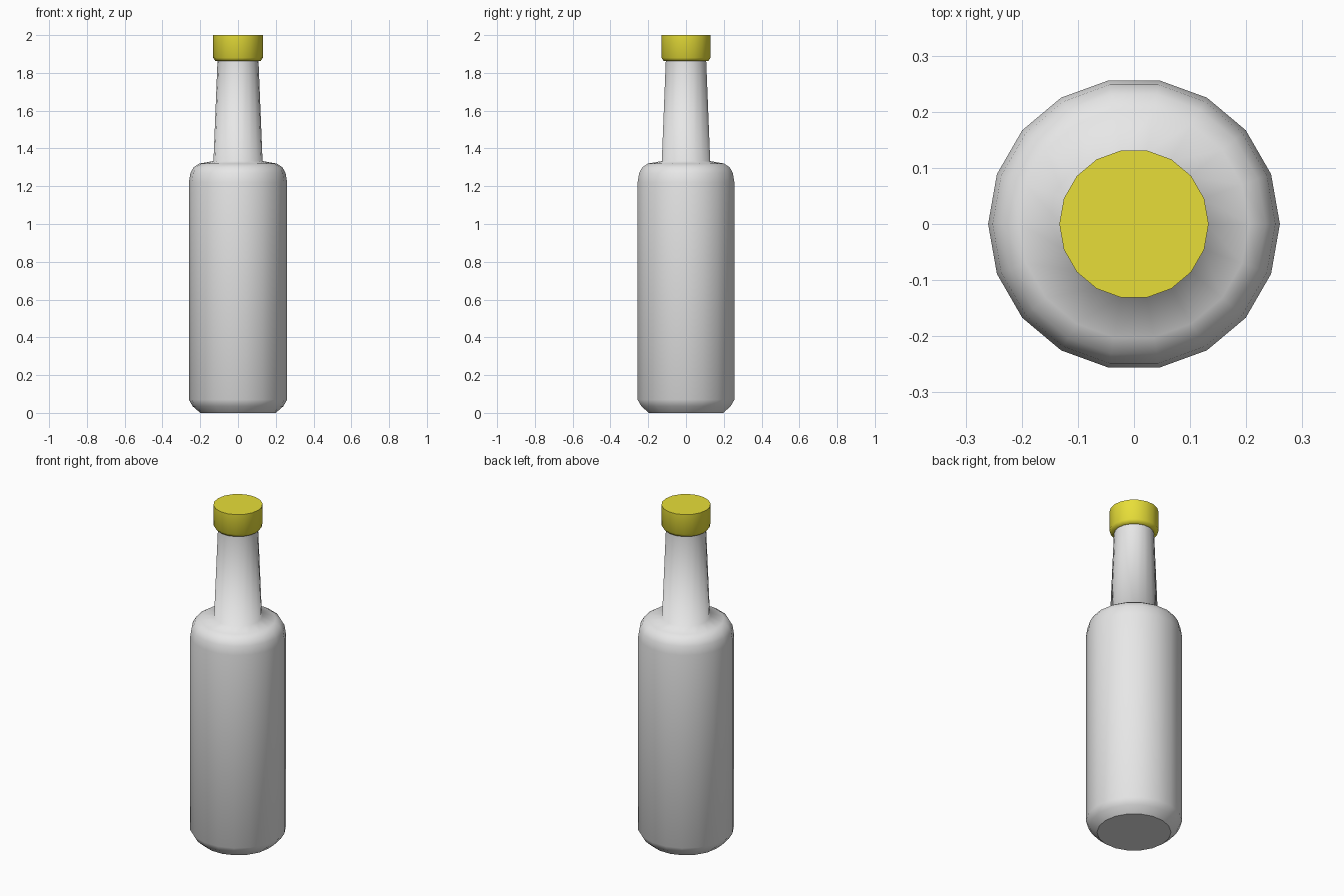
import bpy
import bmesh
from math import cos, sin, tau

SIDES = 18

cube = bpy.data.objects.get("Cube")
if cube:
    bpy.data.objects.remove(cube, do_unlink=True)


def make_material(name, colour):
    mat = bpy.data.materials.new(name)
    mat.use_nodes = True
    mat.diffuse_color = colour
    mat.node_tree.nodes["Principled BSDF"].inputs["Base Color"].default_value = colour
    return mat


def lathe(name, profile, mat):
    """Turn (radius, height) points into a closed solid with flat ends."""
    bm = bmesh.new()
    rings = [[bm.verts.new((r * cos(tau * i / SIDES), r * sin(tau * i / SIDES), z))
              for i in range(SIDES)] for r, z in profile]
    for low, high in zip(rings, rings[1:]):
        for i in range(SIDES):
            j = (i + 1) % SIDES
            bm.faces.new((low[i], low[j], high[j], high[i])).smooth = True
    # Flat end discs with sharp rims
    for disc in (bm.faces.new(rings[0][::-1]), bm.faces.new(rings[-1])):
        for edge in disc.edges:
            edge.smooth = False
    mesh = bpy.data.meshes.new(name)
    bm.to_mesh(mesh)
    bm.free()
    mesh.materials.append(mat)
    obj = bpy.data.objects.new(name, mesh)
    bpy.context.collection.objects.link(obj)
    return obj


glass = make_material("pale grey", (0.8, 0.8, 0.8, 1))
yellow = make_material("mustard yellow", (0.8, 0.73, 0.04, 1))

# Body with chamfered foot, rounded shoulder and tapering neck
lathe("bottle", [(0.20, 0), (0.24, 0.035), (0.26, 0.07), (0.26, 1.22),
                 (0.252, 1.27), (0.235, 1.30), (0.205, 1.32), (0.13, 1.333),
                 (0.108, 1.88)], glass)

# Cap with a slightly tucked lower rim
lathe("cap", [(0.105, 1.862), (0.12, 1.863), (0.132, 1.88), (0.133, 2.0)], yellow)
